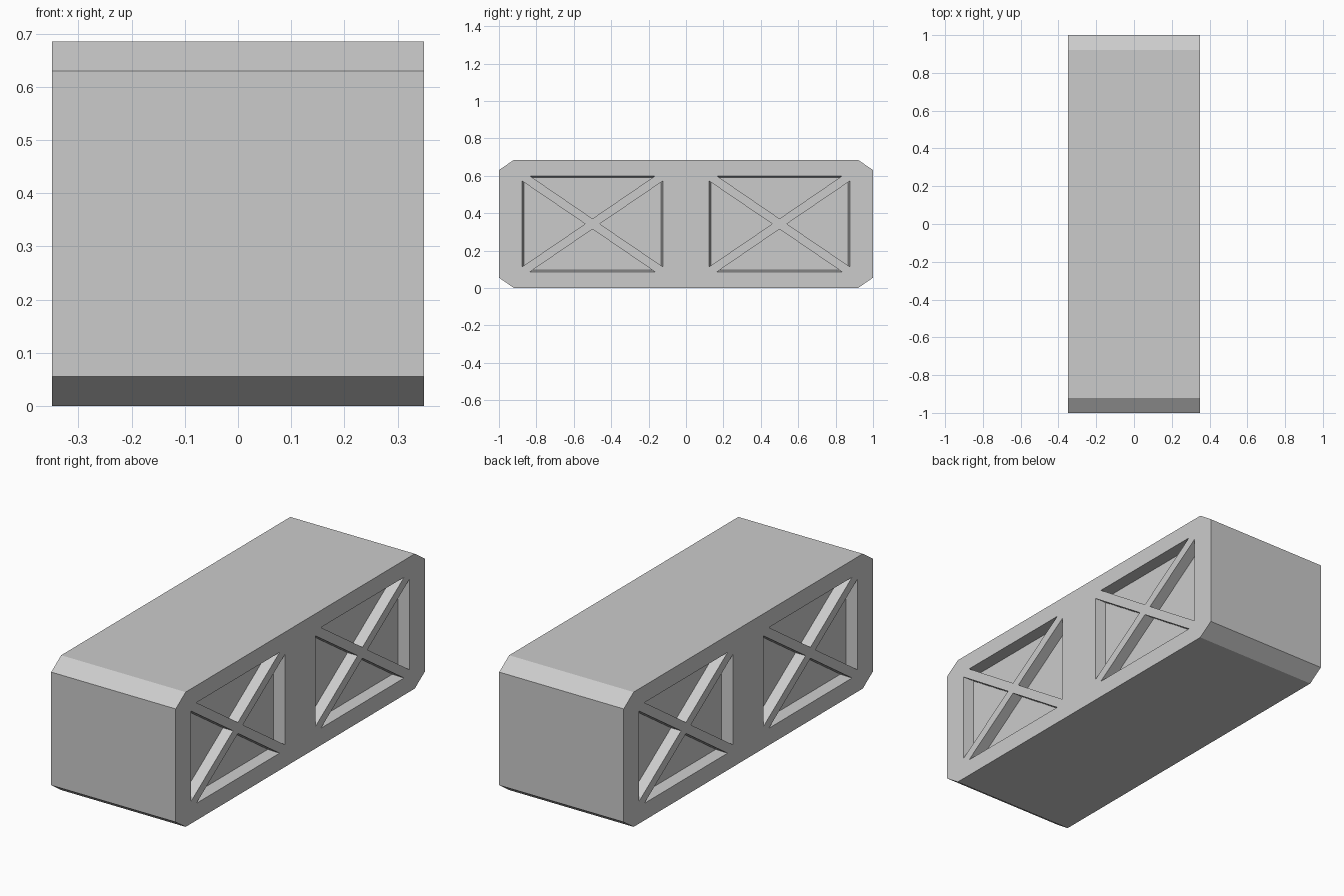
import bpy, bmesh

if "Cube" in bpy.data.objects:
    bpy.data.objects.remove(bpy.data.objects["Cube"])

HALF_X, HEIGHT = 0.35, 0.685
MID_Z = HEIGHT / 2
DEPTH, DRAFT, OVER = 0.057, 0.009, 0.02


def prism(bm, ring_a, ring_b):
    a = [bm.verts.new(p) for p in ring_a]
    b = [bm.verts.new(p) for p in ring_b]
    bm.faces.new(a)
    bm.faces.new(b[::-1])
    for i in range(len(a)):
        j = (i + 1) % len(a)
        bm.faces.new((a[j], a[i], b[i], b[j]))


def finish(bm, name):
    bmesh.ops.recalc_face_normals(bm, faces=bm.faces)
    mesh = bpy.data.meshes.new(name)
    bm.to_mesh(mesh)
    bm.free()
    ob = bpy.data.objects.new(name, mesh)
    bpy.context.collection.objects.link(ob)
    return ob


# Chamfered crate body, extruded along x
profile = [(-0.92, 0), (0.92, 0), (1, 0.055), (1, 0.63),
           (0.92, HEIGHT), (-0.92, HEIGHT), (-1, 0.63), (-1, 0.055)]
bm = bmesh.new()
prism(bm, [(-HALF_X, y, z) for y, z in profile], [(HALF_X, y, z) for y, z in profile])
crate = finish(bm, "crate_body")

# Triangular pockets; the metal left between them forms the cross braces
triangles = []
for s in (-1, 1):
    triangles.append(([(-0.334, s * 0.256), (0.334, s * 0.256), (0, s * 0.028)], 0.228))
    triangles.append(([(s * 0.376, -0.229), (s * 0.376, 0.229), (s * 0.039, 0)], 0.337))


def pocket_ring(tri, height, side, cy, depth):
    # The outer wall drafts inward with depth while the brace walls stay straight
    t = DRAFT * depth / DEPTH / height
    apex = tri[2]
    return [(side * (HALF_X - depth),
             cy + y + t * (apex[0] - y),
             MID_Z + z + t * (apex[1] - z)) for y, z in tri]


bm = bmesh.new()
for side in (-1, 1):
    for cy in (-0.5, 0.5):
        for tri, height in triangles:
            prism(bm, pocket_ring(tri, height, side, cy, -OVER),
                  pocket_ring(tri, height, side, cy, DEPTH))
cutter = finish(bm, "pocket_cutter")
cutter.hide_render = True

# Cut the pockets and discard the cutter
mod = crate.modifiers.new("pockets", 'BOOLEAN')
mod.operation = 'DIFFERENCE'
mod.solver = 'EXACT'
mod.object = cutter
bpy.context.view_layer.objects.active = crate
bpy.ops.object.modifier_apply(modifier=mod.name)
bpy.data.objects.remove(cutter)
